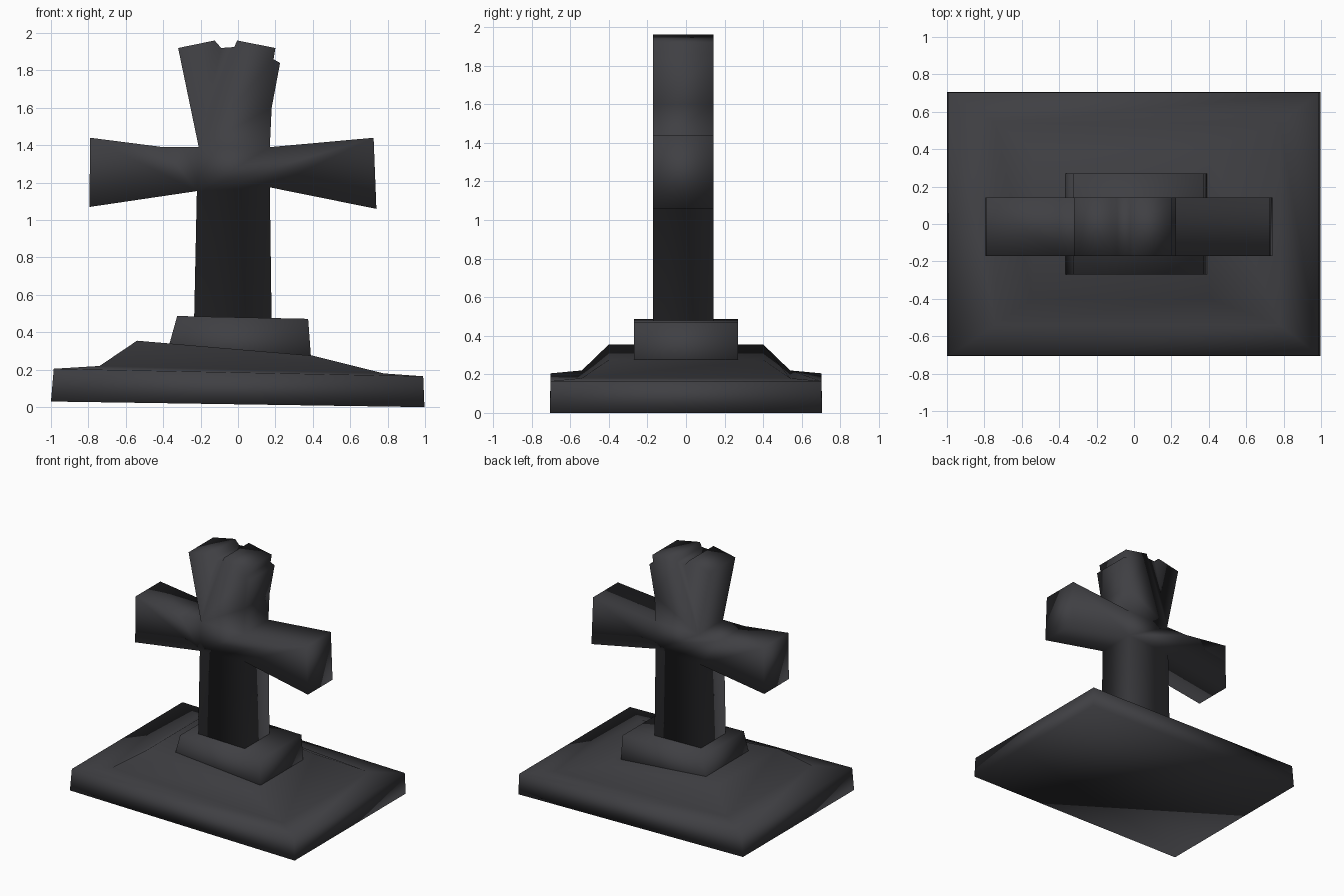
import bpy, bmesh

if "Cube" in bpy.data.objects:
    bpy.data.objects.remove(bpy.data.objects["Cube"])

stone = bpy.data.materials.new("dark_grey_stone")
stone.diffuse_color = (0.05, 0.05, 0.056, 1)
stone.use_nodes = True
stone.node_tree.nodes["Principled BSDF"].inputs["Base Color"].default_value = stone.diffuse_color


def finish(name, bm):
    bmesh.ops.recalc_face_normals(bm, faces=bm.faces)
    mesh = bpy.data.meshes.new(name)
    bm.to_mesh(mesh)
    bm.free()
    mesh.materials.append(stone)
    mesh.shade_smooth()
    obj = bpy.data.objects.new(name, mesh)
    bpy.context.collection.objects.link(obj)
    return obj


def stacked_rings(name, rings):
    """Each ring: left x, left z, right x, right z, half depth."""
    bm = bmesh.new()
    loops = []
    for xl, zl, xr, zr, d in rings:
        pts = [(xl, -d, zl), (xr, -d, zr), (xr, d, zr), (xl, d, zl)]
        loops.append([bm.verts.new(p) for p in pts])
    for a, b in zip(loops, loops[1:]):
        for i in range(4):
            j = (i + 1) % 4
            bm.faces.new((a[i], a[j], b[j], b[i]))
    bm.faces.new(loops[0][::-1])
    bm.faces.new(loops[-1])
    return finish(name, bm)


def extruded_profile(name, profile, y0, y1):
    bm = bmesh.new()
    face = bm.faces.new([bm.verts.new((x, y0, z)) for x, z in profile])
    res = bmesh.ops.extrude_face_region(bm, geom=[face], use_keep_orig=True)
    verts = [v for v in res["geom"] if isinstance(v, bmesh.types.BMVert)]
    bmesh.ops.translate(bm, verts=verts, vec=(0, y1 - y0, 0))
    return finish(name, bm)


# Tilted ground slab rising into a lopsided mound
stacked_rings("base_slab", [
    (-1.0, 0.03, 0.997, 0.0, 0.705),
    (-0.985, 0.205, 0.99, 0.165, 0.702),
    (-0.74, 0.22, 0.78, 0.18, 0.54),
    (-0.54, 0.355, 0.40, 0.275, 0.40),
])

# Pedestal block
stacked_rings("pedestal", [
    (-0.40, 0.22, 0.395, 0.20, 0.27),
    (-0.325, 0.487, 0.375, 0.472, 0.27),
])

# Flared cross with a chipped top
extruded_profile("cross", [
    (-0.235, 0.45), (0.18, 0.45), (0.17, 1.175), (0.74, 1.06), (0.725, 1.44),
    (0.17, 1.39), (0.18, 1.60), (0.225, 1.84), (0.19, 1.86), (0.20, 1.92),
    (-0.005, 1.96), (-0.02, 1.925), (-0.09, 1.92), (-0.125, 1.96),
    (-0.32, 1.92), (-0.21, 1.39), (-0.40, 1.39), (-0.79, 1.44),
    (-0.795, 1.07), (-0.22, 1.155),
], -0.17, 0.143)
